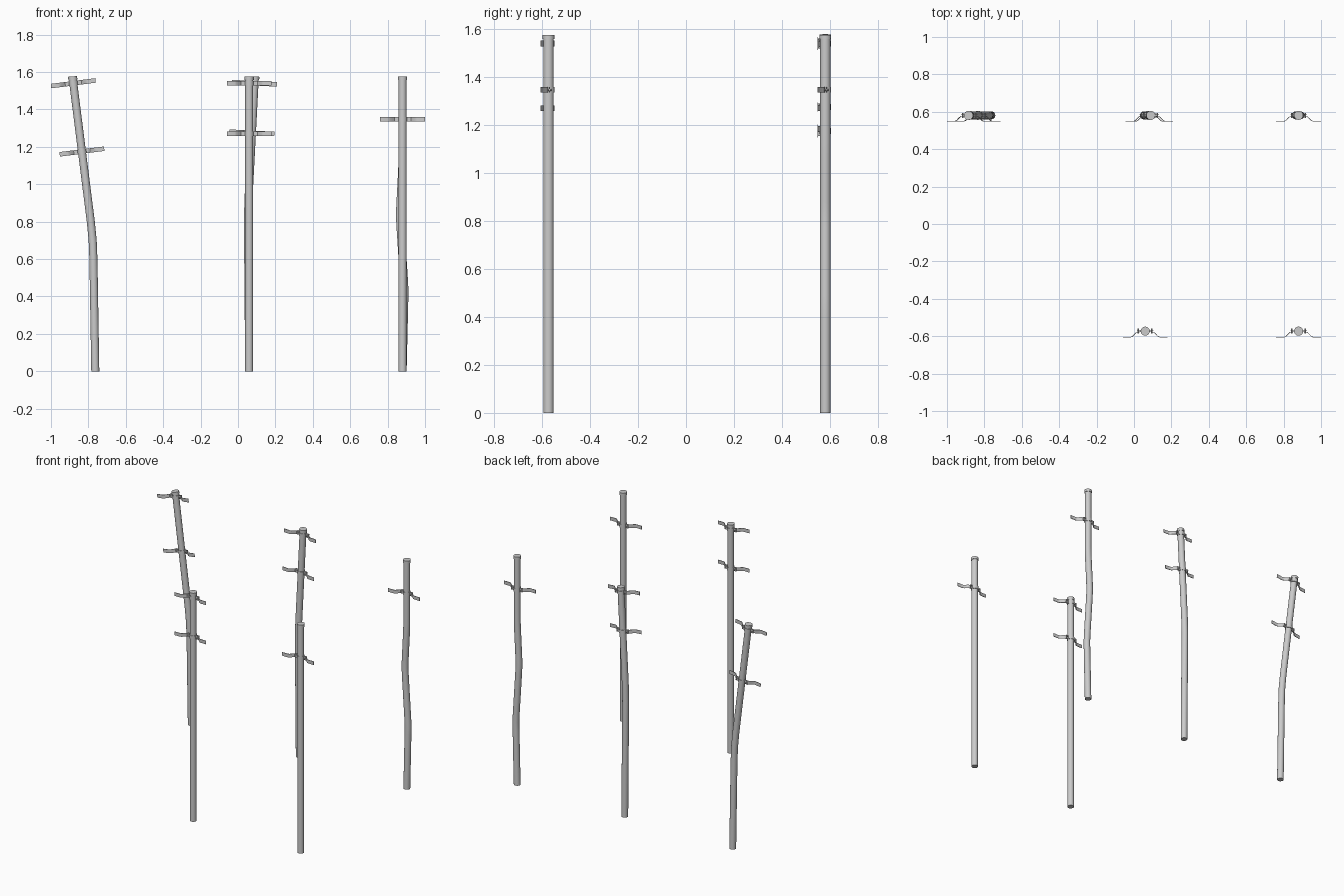
import bpy
import bmesh
from math import pi, sin, cos, atan2
from mathutils import Vector, Matrix

default = bpy.data.objects.get("Cube")
if default:
    bpy.data.objects.remove(default)

GREY = (0.6, 0.6, 0.6, 1.0)
metal = bpy.data.materials.new("grey_metal")
metal.diffuse_color = GREY
metal.use_nodes = True
metal.node_tree.nodes["Principled BSDF"].inputs["Base Color"].default_value = GREY

TOP = 1.575
RADIUS = 0.0215
SIDES = 24


def finish(bm, name, location=(0, 0, 0), lean=0.0):
    bmesh.ops.recalc_face_normals(bm, faces=bm.faces)
    mesh = bpy.data.meshes.new(name)
    bm.to_mesh(mesh)
    bm.free()
    mesh.materials.append(metal)
    obj = bpy.data.objects.new(name, mesh)
    bpy.context.collection.objects.link(obj)
    obj.location = location
    obj.rotation_euler = (0, lean, 0)
    bpy.ops.object.select_all(action="DESELECT")
    obj.select_set(True)
    bpy.context.view_layer.objects.active = obj
    bpy.ops.object.shade_smooth_by_angle(angle=0.6)
    return obj


def x_and_lean(path, z):
    """Sideways position and lean angle of a pole at height z."""
    for (x0, z0), (x1, z1) in zip(path, path[1:]):
        if z <= z1 + 1e-6:
            break
    t = (z - z0) / (z1 - z0)
    return x0 + (x1 - x0) * t, atan2(x1 - x0, z1 - z0)


def make_pole(name, path, y):
    # bent tube swept through the path, closed at both ends
    bm = bmesh.new()
    rings = []
    for x, z in path:
        rings.append([bm.verts.new((x + RADIUS * cos(2 * pi * i / SIDES),
                                    y + RADIUS * sin(2 * pi * i / SIDES), z))
                      for i in range(SIDES)])
    for low, high in zip(rings, rings[1:]):
        for i in range(SIDES):
            j = (i + 1) % SIDES
            bm.faces.new((low[i], low[j], high[j], high[i]))
    bm.faces.new(rings[0])
    bm.faces.new(rings[-1])
    finish(bm, name)
    # slightly wider end cap
    x, lean = x_and_lean(path, TOP - 0.01)
    bm = bmesh.new()
    bmesh.ops.create_cone(bm, cap_ends=True, segments=SIDES, radius1=0.0243,
                          radius2=0.0243, depth=0.018)
    finish(bm, name + "_cap", (x, y, TOP - 0.008), lean)


def add_strip(bm, points, height=0.024, thick=0.003):
    """Upright metal strip following points in the horizontal plane."""
    pts = [Vector(p) for p in points]
    columns = []
    for i, p in enumerate(pts):
        d = (pts[min(i + 1, len(pts) - 1)] - pts[max(i - 1, 0)]).normalized()
        n = Vector((-d.y, d.x)) * thick / 2
        columns.append([bm.verts.new((q.x, q.y, h)) for q, h in
                        ((p - n, -height / 2), (p + n, -height / 2),
                         (p + n, height / 2), (p - n, height / 2))])
    for a, b in zip(columns, columns[1:]):
        for i in range(4):
            j = (i + 1) % 4
            bm.faces.new((a[i], a[j], b[j], b[i]))
    bm.faces.new(columns[0])
    bm.faces.new(columns[-1])


def make_bracket(name, path, y, z):
    bm = bmesh.new()
    r = RADIUS + 0.001
    # front arm: outer tabs, slopes, clamp flats and half ring
    left = [(-0.12, -0.032), (-0.078, -0.032), (-0.068, -0.028),
            (-0.052, -0.011), (-0.044, -0.005), (-0.025, -0.004)]
    arc = [(r * cos(a), r * sin(a)) for a in
           (pi * (1.07 + 0.86 * k / 10) for k in range(11))]
    add_strip(bm, left + arc + [(-px, py) for px, py in reversed(left)])
    # back clamp: flats and half ring
    flats = [(-0.044, 0.004), (-0.025, 0.004)]
    add_strip(bm, flats + [(px, -py) for px, py in arc]
              + [(-px, py) for px, py in reversed(flats)])
    # clamp bolts
    for side in (-1, 1):
        bmesh.ops.create_cone(
            bm, cap_ends=True, segments=8, radius1=0.004, radius2=0.004, depth=0.026,
            matrix=Matrix.Translation((side * 0.036, 0, 0)) @ Matrix.Rotation(pi / 2, 4, "X"))
    x, lean = x_and_lean(path, z)
    finish(bm, name, (x, y, z), lean)


FRONT, BACK = -0.573, 0.581
middle_x, left_x = 0.06, 0.88

# name, depth, centre line (x, z), bracket heights
poles = [
    ("front_middle_pole", FRONT, [(middle_x, 0), (middle_x, TOP)], (1.54, 1.27)),
    ("front_left_pole", FRONT, [(left_x, 0), (left_x, TOP)], (1.347,)),
    ("back_left_pole", BACK,
     [(left_x, 0), (0.889, 0.38), (0.89, 0.43), (0.887, 0.49), (0.869, 0.77),
      (0.866, 0.83), (0.868, 0.89), (0.878, 1.08), (left_x, 1.14), (left_x, TOP)],
     (1.347,)),
    ("back_middle_pole", BACK,
     [(middle_x, 0), (0.054, 0.68), (0.053, 0.8), (0.056, 0.92), (0.09, TOP)],
     (1.54, 1.275)),
    ("back_right_pole", BACK,
     [(-0.763, 0), (-0.773, 0.6), (-0.777, 0.7), (-0.787, 0.8), (-0.885, TOP)],
     (1.54, 1.175)),
]

for name, y, path, heights in poles:
    make_pole(name, path, y)
    for number, z in enumerate(heights, 1):
        make_bracket(f"{name}_bracket_{number}", path, y, z)
